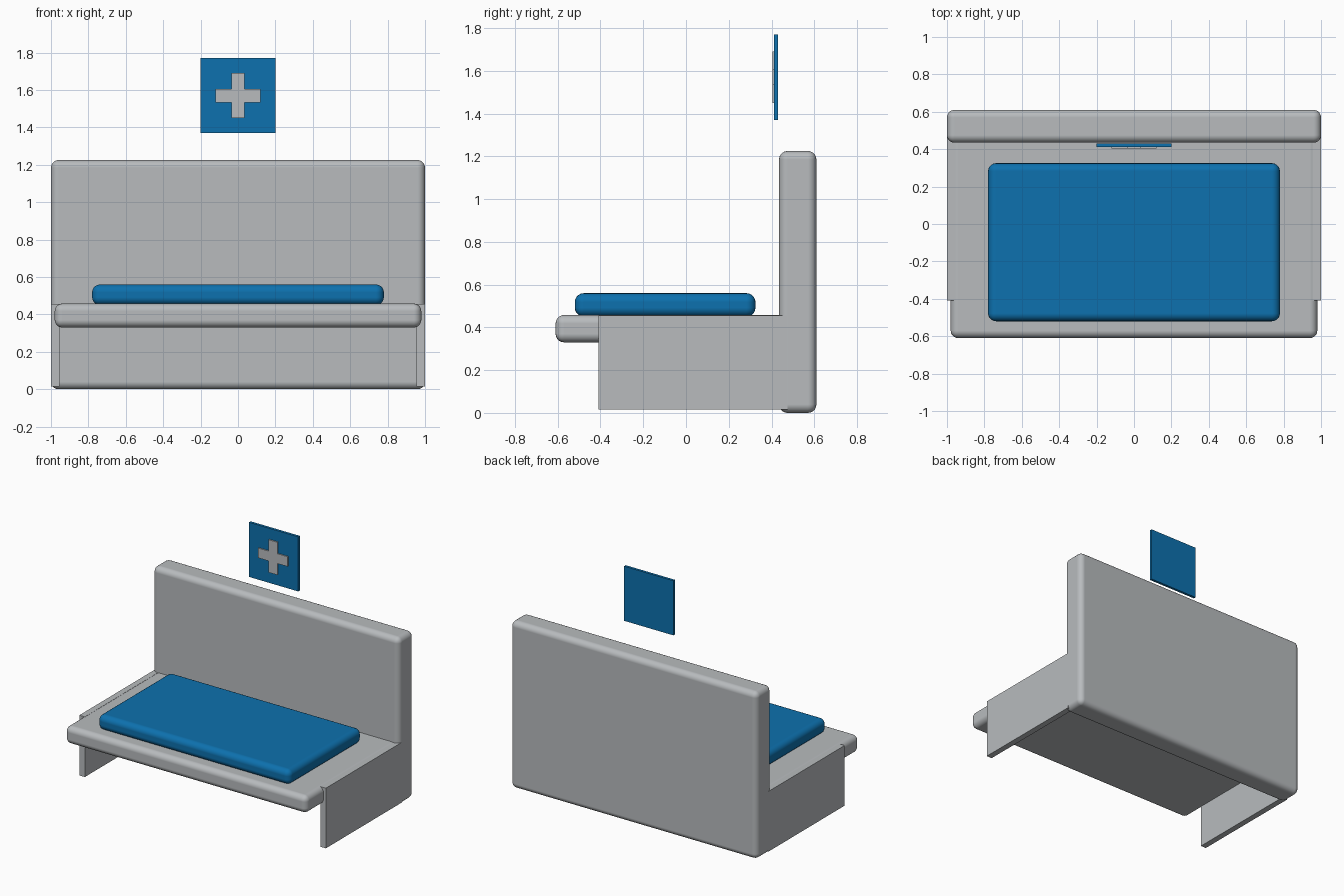
import bpy, bmesh

if "Cube" in bpy.data.objects:
    bpy.data.objects.remove(bpy.data.objects["Cube"])


def material(name, rgb):
    m = bpy.data.materials.new(name)
    m.diffuse_color = (*rgb, 1)
    m.use_nodes = True
    m.node_tree.nodes["Principled BSDF"].inputs["Base Color"].default_value = m.diffuse_color
    return m


grey = material("light grey", (0.48, 0.50, 0.515))
blue = material("blue", (0.004, 0.165, 0.425))


def finish(name, bm, mat):
    me = bpy.data.meshes.new(name)
    bmesh.ops.recalc_face_normals(bm, faces=bm.faces[:])
    bm.to_mesh(me)
    bm.free()
    me.materials.append(mat)
    ob = bpy.data.objects.new(name, me)
    bpy.context.collection.objects.link(ob)
    return ob


def box(name, x, y, z, mat, radius=0):
    """Box between the given (min, max) ranges, with optional rounded edges."""
    bm = bmesh.new()
    bmesh.ops.create_cube(bm, size=1)
    for v in bm.verts:
        v.co = [r[0] if c < 0 else r[1] for c, r in zip(v.co, (x, y, z))]
    ob = finish(name, bm, mat)
    if radius:
        bev = ob.modifiers.new("rounded edges", 'BEVEL')
        bev.width = radius
        bev.segments = 5
        bev.harden_normals = True
        for p in ob.data.polygons:
            p.use_smooth = True
    return ob


# Bench body
box("backrest", (-1, 1), (0.435, 0.61), (0, 1.225), grey, 0.04)
box("seat", (-0.98, 0.98), (-0.61, 0.5), (0.33, 0.458), grey, 0.04)
for side, s in (("left", -1), ("right", 1)):
    box(side + "_side_panel", sorted((s * 0.955, s * 0.9995)),
        (-0.41, 0.475), (0.015, 0.456), grey)

# Seat cushion
box("cushion", (-0.78, 0.78), (-0.52, 0.325), (0.45, 0.56), blue, 0.042)

# Floating sign with a raised plus shape
box("sign_board", (-0.2, 0.2), (0.412, 0.431), (1.37, 1.77), blue)

a, w = 0.12, 0.036
quarter = [(w, w), (w, a), (-w, a)]
outline = []
for _ in range(4):
    outline += quarter
    quarter = [(-q, p) for p, q in quarter]
bm = bmesh.new()
face = bm.faces.new([bm.verts.new((p, 0.4125, 1.57 + q)) for p, q in outline])
ext = bmesh.ops.extrude_face_region(bm, geom=[face])
for v in ext["geom"]:
    if isinstance(v, bmesh.types.BMVert):
        v.co.y = 0.4035
finish("sign_plus", bm, grey)
